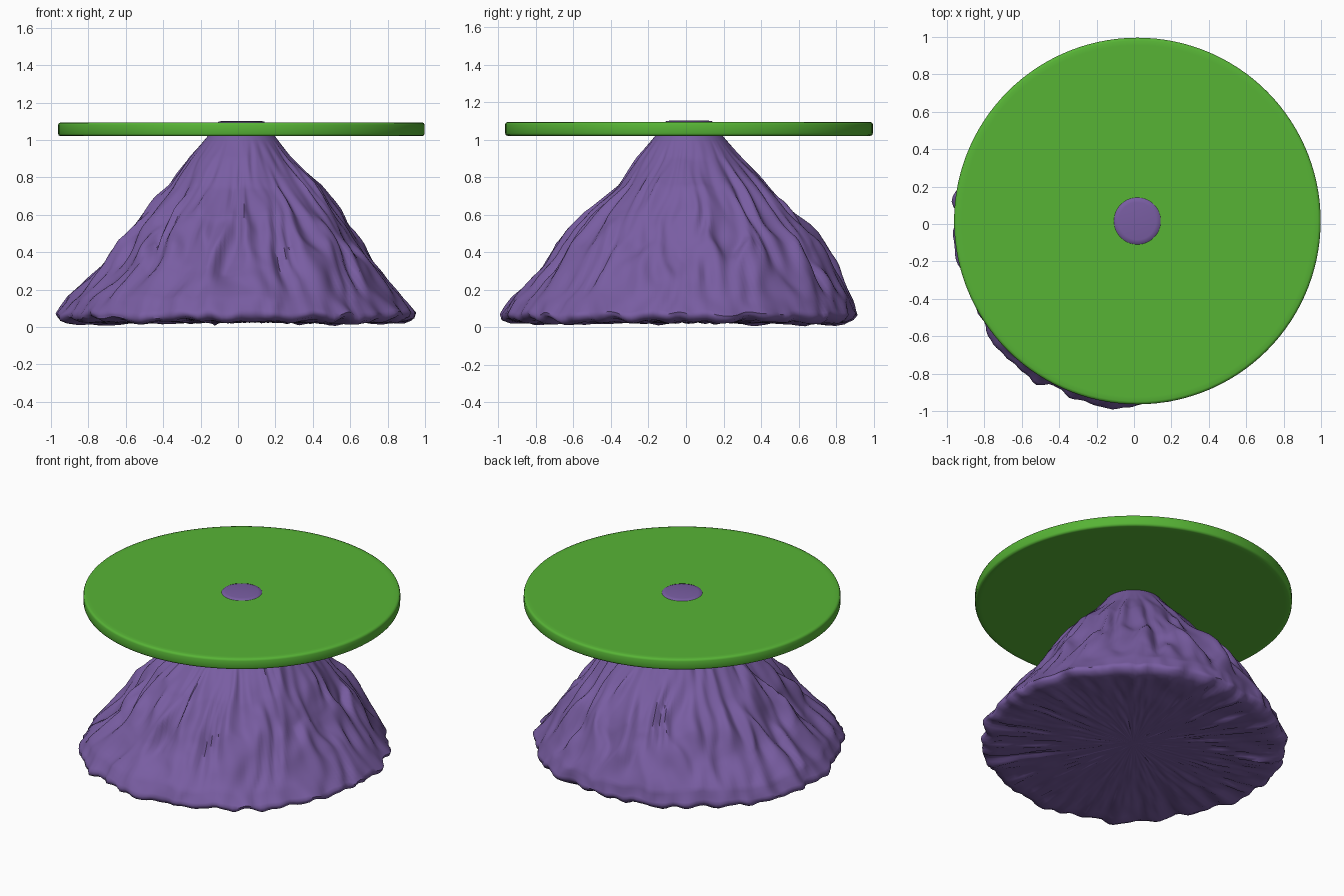
import bpy
import bmesh
from math import cos, sin, pi, radians
from mathutils import Vector, noise

cube = bpy.data.objects.get("Cube")
if cube:
    bpy.data.objects.remove(cube, do_unlink=True)

CENTRE = Vector((0.018, 0.016, 0))
SEGMENTS = 240
# Slope outline: height, then radius towards +x, +y, -x and -y
PROFILE = [(1.102, 0.1, 0.1, 0.1, 0.1), (1.098, 0.122, 0.122, 0.122, 0.122),
           (1.02, 0.18, 0.18, 0.18, 0.18), (0.9, 0.27, 0.28, 0.28, 0.28),
           (0.75, 0.43, 0.42, 0.38, 0.38), (0.6, 0.53, 0.56, 0.51, 0.55),
           (0.45, 0.62, 0.7, 0.63, 0.67), (0.3, 0.74, 0.79, 0.76, 0.78),
           (0.15, 0.86, 0.87, 0.93, 0.91), (0.07, 0.93, 0.89, 0.98, 0.95),
           (0.045, 0.92, 0.87, 0.97, 0.94), (0.03, 0.88, 0.84, 0.93, 0.9)]


def make_material(name, colour):
    mat = bpy.data.materials.new(name)
    mat.use_nodes = True
    mat.diffuse_color = (*colour, 1)
    mat.node_tree.nodes["Principled BSDF"].inputs["Base Color"].default_value = (*colour, 1)
    return mat


def finish(bm, name, mat):
    bmesh.ops.recalc_face_normals(bm, faces=bm.faces)
    mesh = bpy.data.meshes.new(name)
    bm.to_mesh(mesh)
    bm.free()
    mesh.materials.append(mat)
    obj = bpy.data.objects.new(name, mesh)
    bpy.context.collection.objects.link(obj)
    bpy.ops.object.select_all(action='DESELECT')
    obj.select_set(True)
    bpy.context.view_layer.objects.active = obj
    bpy.ops.object.shade_smooth_by_angle(angle=radians(60))


def loft(bm, rings):
    """Skin a list of point rings and close both ends."""
    loops = [[bm.verts.new(p) for p in ring] for ring in rings]
    for a, b in zip(loops, loops[1:]):
        for i in range(len(a)):
            j = (i + 1) % len(a)
            bm.faces.new((a[i], a[j], b[j], b[i]))
    for loop in (loops[0], loops[-1]):
        bm.faces.new(loop)


def rock_point(angle, z, radii):
    """Point on the slope, shaped by meandering gullies and ledges."""
    c, s = cos(angle), sin(angle)
    radius = sum(r * max(0, d) ** 2 for r, d in zip(radii, (c, s, -c, -s)))
    strength = min(1, max(0, (1.0 - z) / 0.6))
    rough = 0.7 + 0.4 * max(0, cos(angle - radians(225)))
    flare = 0.07 * max(0, 1 - z / 0.3) * max(0, cos(angle - radians(240))) ** 6
    bend = angle + 0.1 * noise.noise(Vector((c * 3, s * 3, z * 4 + 7)))
    u, v = cos(bend), sin(bend)
    broad = noise.noise(Vector((u * 3, v * 3, z * 3)))
    gully = noise.noise(Vector((u * 6, v * 6, z * 2.5 + 5)))
    ledge = noise.noise(Vector((u * 11, v * 11, z * 8 + 9)))
    r = radius + flare + strength * rough * (0.02 * broad + 0.035 * gully + 0.025 * ledge)
    rim = max(0, 1 - z / 0.15)
    r += 0.025 * rim * noise.noise(Vector((c * 14, s * 14, 2)))
    # Slumped rock leaves small overhangs halfway down
    slump = 0.08 * strength * min(1, z / 0.4) * noise.noise(Vector((u * 9, v * 9, z * 4)))
    drop = slump + 0.035 * rim * noise.noise(Vector((c * 8, s * 8, 3)))
    p = CENTRE + Vector((r * c, r * s, max(0.005, z + drop)))
    p.x, p.y = max(-1, p.x), max(-1, p.y)
    return p


# Rocky mountain: subdivided profile, then a rippled underside
levels = []
for upper, lower in zip(PROFILE, PROFILE[1:]):
    steps = max(1, round((upper[0] - lower[0]) / 0.015))
    levels += [[a + (b - a) * k / steps for a, b in zip(upper, lower)] for k in range(steps)]
levels.append(PROFILE[-1])
angles = [2 * pi * i / SEGMENTS for i in range(SEGMENTS)]
rings = [[rock_point(a, z, radii) for a in angles] for z, *radii in levels]
rim_ring = rings[-1]
for k in range(1, 16):
    t = 1 - k / 15.5
    ring = []
    for a, p in zip(angles, rim_ring):
        q = CENTRE + (p - CENTRE) * t
        ripple = noise.noise(Vector((cos(a) * 24, sin(a) * 24, t * 6)))
        q.z = max(0, 0.027 + (p.z - 0.027) * t ** 3 + 0.02 * ripple * t)
        ring.append(q)
    rings.append(ring)
bm = bmesh.new()
loft(bm, rings)
finish(bm, "mountain", make_material("purple rock", (0.19, 0.11, 0.362)))

# Flat round disc pierced by the peak, with a softened rim
bm = bmesh.new()
disc_profile = [(1.02, 0.94), (1.02, 0.965), (1.024, 0.976), (1.034, 0.98),
                (1.08, 0.98), (1.09, 0.976), (1.094, 0.965), (1.094, 0.94)]
loft(bm, [[CENTRE + Vector((r * cos(a), r * sin(a), z)) for a in angles[::2]]
          for z, r in disc_profile])
finish(bm, "disc", make_material("leaf green", (0.095, 0.455, 0.036)))
